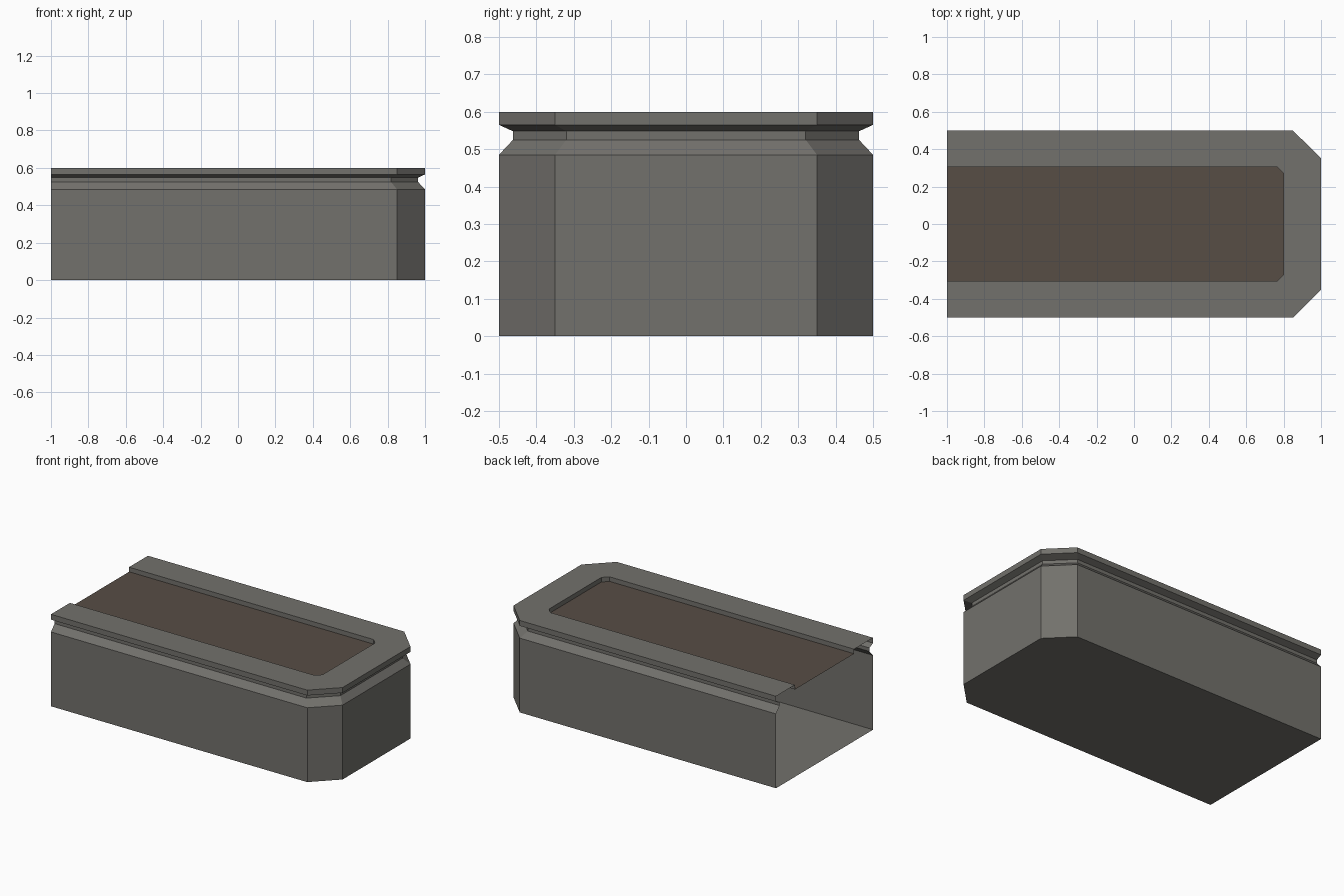
import bpy, bmesh

if "Cube" in bpy.data.objects:
    bpy.data.objects.remove(bpy.data.objects["Cube"])


def material(name, rgb):
    m = bpy.data.materials.new(name)
    m.diffuse_color = (*rgb, 1)
    m.use_nodes = True
    m.node_tree.nodes["Principled BSDF"].inputs["Base Color"].default_value = m.diffuse_color
    return m


def ring(bm, x_side, y_side, x_end, y_end, z):
    # U-shaped outline with chamfered corners, open at x = -1
    pts = [(-1, -y_side), (x_side, -y_side), (x_end, -y_end),
           (x_end, y_end), (x_side, y_side), (-1, y_side)]
    return [bm.verts.new((x, y, z)) for x, y in pts]


def finish(bm, name, mat):
    me = bpy.data.meshes.new(name)
    bm.to_mesh(me)
    bm.free()
    me.materials.append(mat)
    ob = bpy.data.objects.new(name, me)
    bpy.context.collection.objects.link(ob)


stone = material("grey stone", (0.17, 0.165, 0.15))
earth = material("brown soil", (0.095, 0.075, 0.06))

FULL = (0.85, 0.5, 1.0, 0.35)
NECK = (0.818, 0.4625, 0.9625, 0.32)
INNER = (0.765, 0.305, 0.8, 0.27)
SOIL_Z = 0.57

# planter shell: outer wall, groove, lip, rim and inner edge, open at the left end
bm = bmesh.new()
levels = [(FULL, 0), (FULL, 0.485), (NECK, 0.525), (NECK, 0.548),
          (FULL, 0.565), (FULL, 0.6), (INNER, 0.6), (INNER, SOIL_Z)]
rings = [ring(bm, *shape, z) for shape, z in levels]
for a, b in zip(rings, rings[1:]):
    for i in range(5):
        bm.faces.new((a[i], a[i + 1], b[i + 1], b[i]))
bm.faces.new(rings[0][::-1])  # bottom
finish(bm, "planter_shell", stone)

# soil surface
bm = bmesh.new()
bm.faces.new(ring(bm, *INNER, SOIL_Z))
finish(bm, "soil", earth)
